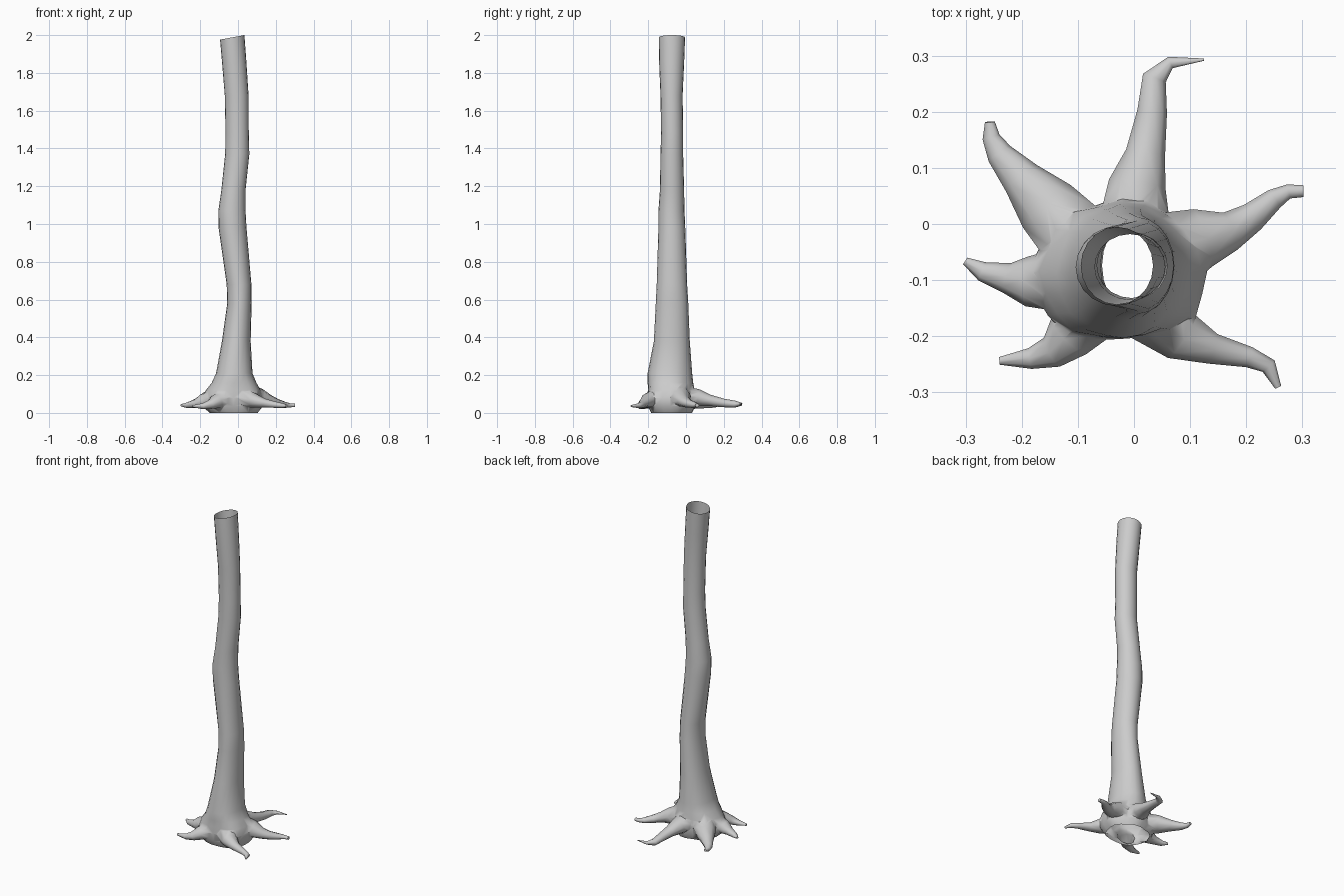
import bpy, bmesh, math
from mathutils import Vector

SIDES = 20
# trunk sections: z, left x, right x, front y, back y, root-lobe strength
SECTIONS = [
    (0.000, -0.145, 0.105, -0.190, 0.030, 0.10),
    (0.035, -0.180, 0.130, -0.212, 0.045, 0.16),
    (0.080, -0.180, 0.132, -0.216, 0.045, 0.16),
    (0.120, -0.162, 0.120, -0.210, 0.042, 0.14),
    (0.160, -0.135, 0.098, -0.208, 0.036, 0.08),
    (0.210, -0.115, 0.077, -0.205, 0.032, 0.03),
    (0.380, -0.085, 0.067, -0.170, 0.020, 0),
    (0.580, -0.057, 0.072, -0.160, 0.012, 0),
    (0.680, -0.060, 0.071, -0.155, 0.006, 0),
    (0.980, -0.103, 0.045, -0.146, -0.004, 0),
    (1.070, -0.104, 0.040, -0.146, -0.008, 0),
    (1.180, -0.088, 0.040, -0.138, -0.010, 0),
    (1.370, -0.068, 0.060, -0.135, -0.015, 0),
    (1.480, -0.066, 0.057, -0.132, -0.015, 0),
    (1.680, -0.070, 0.056, -0.135, -0.018, 0),
    (1.850, -0.084, 0.045, -0.142, -0.010, 0),
    (1.988, -0.095, 0.034, -0.144, -0.005, 0),
]
# roots: points of x, y, z, half width
ROOTS = {
    "back": [(0.0, 0.0, .085, .065), (.005, .07, .080, .052), (.020, .125, .066, .036), (.032, .20, .052, .027),
             (.036, .26, .046, .022), (.065, .288, .046, .011), (.125, .293, .048, .002)],
    "back_left": [(-.09, -.04, .080, .070), (-.155, .03, .068, .058), (-.20, .08, .054, .037),
                  (-.24, .125, .045, .024), (-.255, .155, .042, .016), (-.257, .182, .045, .009)],
    "left": [(-.12, -.10, .075, .060), (-.19, -.103, .060, .045), (-.225, -.097, .048, .028),
             (-.27, -.085, .040, .018), (-.301, -.066, .040, .007)],
    "front_left": [(-.07, -.15, .075, .060), (-.115, -.20, .060, .045), (-.145, -.228, .045, .030),
                   (-.185, -.240, .035, .019), (-.24, -.244, .035, .007)],
    "front_right": [(.03, -.15, .078, .065), (.085, -.20, .066, .046), (.14, -.222, .052, .028),
                    (.205, -.237, .042, .019), (.24, -.253, .038, .015), (.257, -.291, .036, .006)],
    "right": [(.06, -.05, .090, .075), (.12, -.025, .080, .055), (.17, -.013, .062, .036),
              (.21, .012, .050, .027), (.25, .045, .042, .019), (.275, .058, .040, .013), (.302, .059, .040, .011)],
}


def loft(name, rings):
    """Closed mesh skinned through equal-sized rings."""
    bm = bmesh.new()
    loops = [[bm.verts.new(p) for p in ring] for ring in rings]
    n = len(loops[0])
    for a, b in zip(loops, loops[1:]):
        for i in range(n):
            bm.faces.new((a[i], a[(i + 1) % n], b[(i + 1) % n], b[i]))
    bm.faces.new(loops[0][::-1])
    bm.faces.new(loops[-1])
    bmesh.ops.recalc_face_normals(bm, faces=bm.faces[:])
    me = bpy.data.meshes.new(name)
    bm.to_mesh(me)
    bm.free()
    ob = bpy.data.objects.new(name, me)
    bpy.context.collection.objects.link(ob)
    return ob


# trunk, flaring toward each root at the base
angles = [math.atan2(p[2][1] + .085, p[2][0] + .025) for p in ROOTS.values()]
rings = []
for z, x0, x1, y0, y1, lobe in SECTIONS:
    ring = []
    for i in range(SIDES):
        a = 2 * math.pi * i / SIDES
        near = max(max(0, math.cos(a - r)) ** 10 for r in angles)
        k = 1 + lobe * (near - 0.6)
        x = (x0 + x1) / 2 + (x1 - x0) / 2 * k * math.cos(a)
        y = (y0 + y1) / 2 + (y1 - y0) / 2 * k * math.sin(a)
        tilt = 0.012 * math.cos(a) if z > 1.95 else 0
        ring.append((x, y, z + tilt))
    rings.append(ring)
trunk = loft("tree_trunk", rings)

# roots, tapered tubes following their paths, fused into the trunk
bpy.context.view_layer.objects.active = trunk
trunk.select_set(True)
for name, pts in ROOTS.items():
    centres = [Vector(p[:3]) for p in pts]
    rings = []
    for j, c in enumerate(centres):
        d = (centres[min(j + 1, len(pts) - 1)] - centres[max(j - 1, 0)]).normalized()
        side = d.cross(Vector((0, 0, 1))).normalized()
        up = side.cross(d)
        w = pts[j][3]
        rings.append([c + side * w * math.cos(t) + up * w * 0.85 * math.sin(t)
                      for t in [2 * math.pi * i / 9 + 0.1 for i in range(9)]])
    root = loft(name + "_root", rings)
    mod = trunk.modifiers.new("fuse", "BOOLEAN")
    mod.operation, mod.solver, mod.object = "UNION", "EXACT", root
    bpy.ops.object.modifier_apply(modifier=mod.name)
    bpy.data.objects.remove(root)

# open the hollow trunk at top and bottom
bm = bmesh.new()
bm.from_mesh(trunk.data)
bm.normal_update()
caps = [f for f in bm.faces
        if (f.calc_center_median().z < 0.004 and f.normal.z < -0.9)
        or (f.calc_center_median().z > 1.95 and f.normal.z > 0.7)]
bmesh.ops.delete(bm, geom=caps, context="FACES")
bmesh.ops.remove_doubles(bm, verts=bm.verts[:], dist=0.0005)
bm.to_mesh(trunk.data)
bm.free()
bpy.ops.object.shade_smooth_by_angle(angle=math.radians(60))
